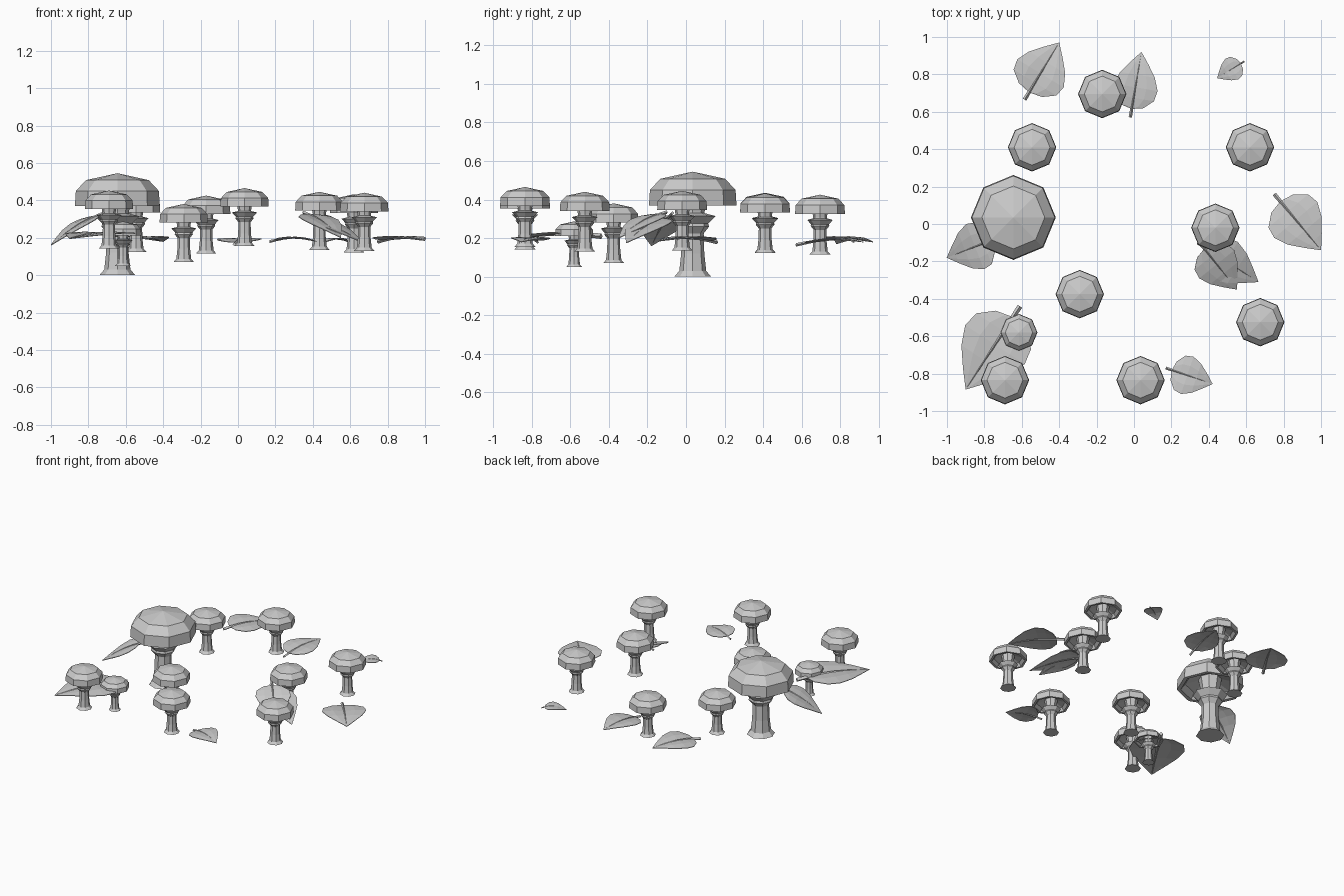
import bpy, bmesh, math
from mathutils import Vector

if "Cube" in bpy.data.objects:
    bpy.data.objects.remove(bpy.data.objects["Cube"])


def make(name, verts, faces, thick=0):
    me = bpy.data.meshes.new(name)
    me.from_pydata(verts, [], faces)
    bm = bmesh.new()
    bm.from_mesh(me)
    bmesh.ops.remove_doubles(bm, verts=bm.verts, dist=1e-5)
    bmesh.ops.recalc_face_normals(bm, faces=bm.faces)
    bm.to_mesh(me)
    bm.free()
    ob = bpy.data.objects.new(name, me)
    bpy.context.collection.objects.link(ob)
    if thick:
        m = ob.modifiers.new("thickness", "SOLIDIFY")
        m.thickness = thick
        m.offset = 0
    return ob


def lathe(name, profile, centre, s, n=8):
    # octagonal turned part
    verts, faces = [], []
    for r, z in profile:
        for i in range(n):
            a = 2 * math.pi * i / n
            verts.append((centre[0] + s * r * math.cos(a),
                          centre[1] + s * r * math.sin(a), centre[2] + s * z))
    for k in range(len(profile) - 1):
        for i in range(n):
            j = (i + 1) % n
            q = [k * n + i, k * n + j, (k + 1) * n + j, (k + 1) * n + i]
            if profile[k][0] == 0:
                q = [k * n, q[2], q[3]]
            elif profile[k + 1][0] == 0:
                q = [q[0], q[1], (k + 1) * n]
            faces.append(q)
    return make(name, verts, faces)


CAP = [(0.0, 0.545), (0.168, 0.508), (0.222, 0.45), (0.227, 0.37),
       (0.20, 0.37), (0.17, 0.41), (0.07, 0.44)]
STEM = [(0.0, 0.0), (0.096, 0.0), (0.07, 0.03), (0.06, 0.12), (0.057, 0.22),
        (0.062, 0.34), (0.08, 0.44)]
SKIRT = [(0.057, 0.225), (0.085, 0.26), (0.08, 0.275), (0.118, 0.315), (0.06, 0.33)]

# mushrooms: x, y, base height, scale
MUSHROOMS = [
    (-0.645, 0.035, 0.0, 1.0),
    (-0.545, 0.41, 0.125, 0.57),
    (-0.17, 0.695, 0.115, 0.57),
    (0.62, 0.41, 0.122, 0.57),
    (0.435, -0.02, 0.135, 0.57),
    (0.675, -0.525, 0.13, 0.57),
    (-0.29, -0.375, 0.07, 0.57),
    (0.035, -0.835, 0.155, 0.57),
    (-0.69, -0.835, 0.142, 0.57),
    (-0.615, -0.58, 0.05, 0.435),
]
for x, y, z, s in MUSHROOMS:
    lathe("mushroom_cap", CAP, (x, y, z), s)
    lathe("mushroom_stem", STEM, (x, y, z), s)
    lathe("mushroom_skirt", SKIRT, (x, y, z), s)

# leaf outline: position along the midrib, relative half width
OUTLINE = [(0.13, 0.0), (0.17, 0.5), (0.3, 0.92), (0.46, 1.0),
           (0.65, 0.78), (0.83, 0.4), (1.0, 0.0)]


def leaf(base, tip, half, fold=0.15, arch=0.02):
    base, tip = Vector(base), Vector(tip)
    d = tip - base
    side = Vector((-d.y, d.x, 0)).normalized()

    def mid(t):
        return base + d * t + Vector((0, 0, arch * math.sin(math.pi * t)))

    # blade, gently folded along the midrib with drooping edges
    verts, faces = [], []
    for t, w in OUTLINE:
        for u in (-1, -0.5, 0, 0.5, 1):
            lift = fold * half * w * (abs(u) - 0.9 * u * u)
            verts.append(mid(t) + side * (u * w * half) + Vector((0, 0, lift)))
    for k in range(len(OUTLINE) - 1):
        for i in range(4):
            a = k * 5 + i
            faces.append((a, a + 1, a + 6, a + 5))
    make("leaf_blade", verts, faces, 0.004)
    # tapered stalk running on as the midrib
    verts, faces = [], []
    ts = (0, 0.13, 0.3, 0.5, 0.75, 0.97)
    for t in ts:
        r = half * (0.075 - 0.06 * t)
        c = mid(t)
        up = Vector((0, 0, r))
        verts += [c + side * r, c + up, c - side * r, c - up]
    for k in range(len(ts) - 1):
        for i in range(4):
            j = (i + 1) % 4
            faces.append((4 * k + i, 4 * k + j, 4 * k + 4 + j, 4 * k + 4 + i))
    faces += [(3, 2, 1, 0), tuple(len(verts) - 4 + i for i in range(4))]
    make("leaf_stalk", verts, faces)


# leaves: stalk end, tip, half width
LEAVES = [
    ((-0.585, 0.665, 0.185), (-0.40, 0.97, 0.18), 0.145),
    ((-0.02, 0.57, 0.165), (0.04, 0.92, 0.18), 0.12),
    ((0.59, 0.87, 0.18), (0.445, 0.78, 0.17), 0.065),
    ((0.75, 0.16, 0.18), (1.0, -0.14, 0.185), 0.15),
    ((0.34, -0.10, 0.31), (0.665, -0.31, 0.175), 0.12),
    ((0.35, -0.10, 0.335), (0.55, -0.35, 0.20), 0.12),
    ((-0.72, -0.07, 0.33), (-1.0, -0.18, 0.16), 0.13),
    ((-0.61, -0.44, 0.21), (-0.90, -0.885, 0.195), 0.19),
    ((0.17, -0.77, 0.18), (0.42, -0.855, 0.18), 0.105),
]
for b, t, h in LEAVES:
    leaf(b, t, h)
